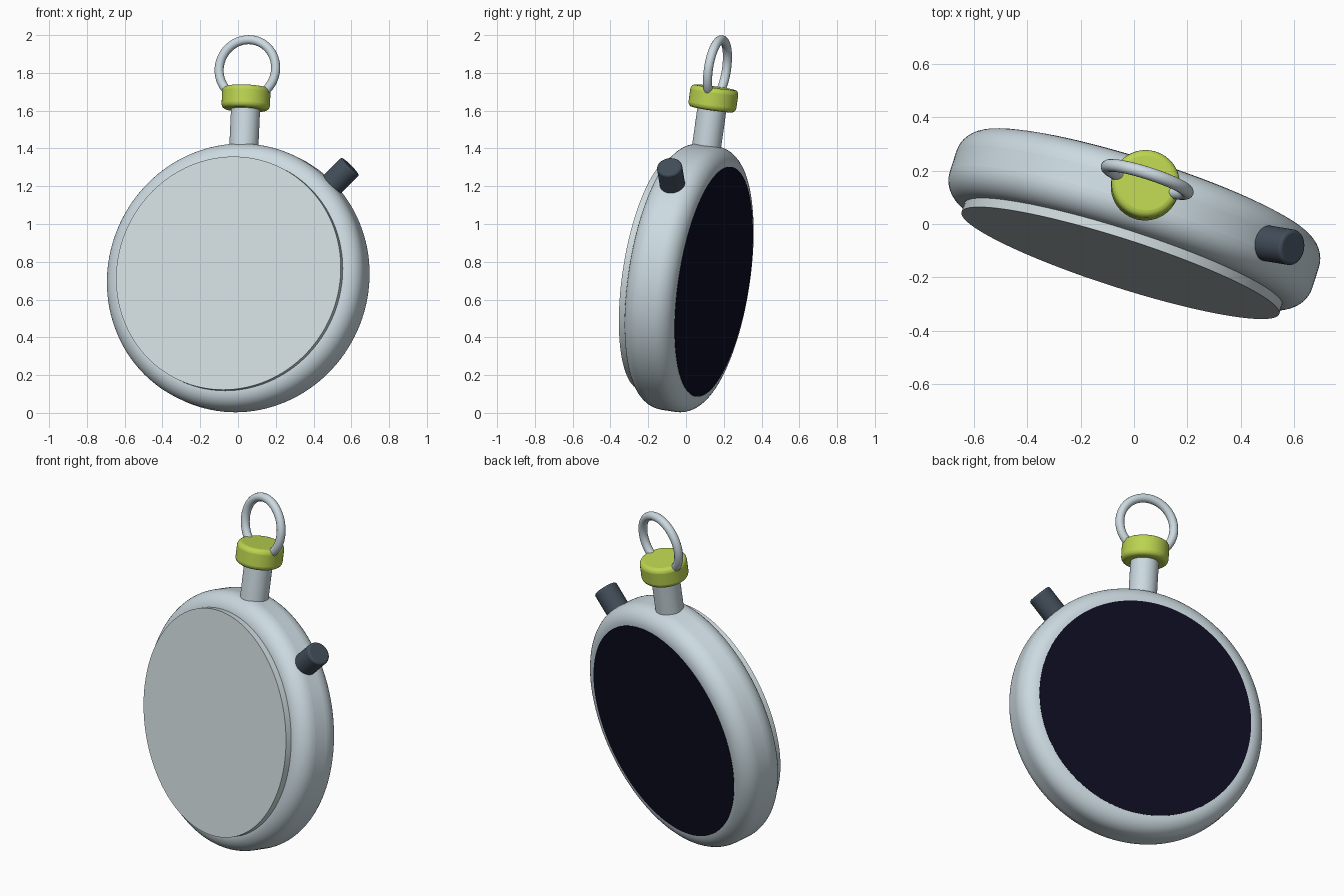
import bpy
from math import radians, pi
from mathutils import Matrix, Vector

cube = bpy.data.objects.get("Cube")
if cube:
    bpy.data.objects.remove(cube, do_unlink=True)


def material(name, rgb):
    mat = bpy.data.materials.new(name)
    mat.use_nodes = True
    mat.diffuse_color = (*rgb, 1)
    mat.node_tree.nodes["Principled BSDF"].inputs["Base Color"].default_value = (*rgb, 1)
    return mat


SILVER = material("pale silver", (0.60, 0.70, 0.75))
FACE = material("pale grey", (0.62, 0.70, 0.72))
LIME = material("lime green", (0.50, 0.66, 0.08))
SLATE = material("dark slate", (0.055, 0.076, 0.102))
NAVY = material("dark navy", (0.004, 0.004, 0.016))

# The whole watch is turned and leans back about the case centre
POSE = (Matrix.Translation((-0.004, 0, 0.717))
        @ Matrix.Rotation(radians(-17.8), 4, "Z")
        @ Matrix.Rotation(radians(-8.4), 4, "X"))


def finish(name, mat, local, bevel=0, segments=4):
    obj = bpy.context.object
    obj.name = name
    obj.data.materials.append(mat)
    obj.matrix_world = POSE @ local
    if bevel:
        mod = obj.modifiers.new("rounded edge", "BEVEL")
        mod.width = bevel
        mod.segments = segments
        mod.limit_method = "ANGLE"
        mod.angle_limit = radians(40)
    bpy.ops.object.shade_smooth_by_angle(angle=radians(35))
    return obj


def cylinder(name, mat, radius, start, end, bevel=0, segments=4, sides=64):
    """Cylinder between two points in the watch's own upright frame."""
    start, end = Vector(start), Vector(end)
    axis = end - start
    bpy.ops.mesh.primitive_cylinder_add(vertices=sides, radius=radius, depth=axis.length)
    turn = axis.to_track_quat("Z", "Y").to_matrix().to_4x4()
    return finish(name, mat, Matrix.Translation((start + end) / 2) @ turn, bevel, segments)


MID = 0.012  # depth of the stem, ring and button

# Case with a broad rounded rim, raised front face and flush back cover
cylinder("case", SILVER, 0.712, (0, -0.12, 0), (0, 0.155, 0), 0.097, 10, 128)
cylinder("front_face", FACE, 0.624, (0, -0.155, 0), (0, -0.08, 0), sides=128)
cylinder("back_cover", NAVY, 0.615, (0, 0.150, 0), (0, 0.157, 0), sides=128)

# Winding stem and crown
cylinder("stem", SILVER, 0.077, (0, MID, 0.66), (0, MID, 0.92))
cylinder("crown", LIME, 0.128, (0, MID, 0.90), (0, MID, 1.02), 0.025)

# Side button, set at 45 degrees on the rim
cylinder("side_button", SLATE, 0.067, (0.46, MID, 0.46), (0.597, MID, 0.597), 0.012, 3)

# Hanging ring
bpy.ops.mesh.primitive_torus_add(major_radius=0.157, minor_radius=0.024,
                                 major_segments=64, minor_segments=16)
finish("hanging_ring", SILVER,
       Matrix.Translation((0, MID, 1.117)) @ Matrix.Rotation(pi / 2, 4, "X"))
